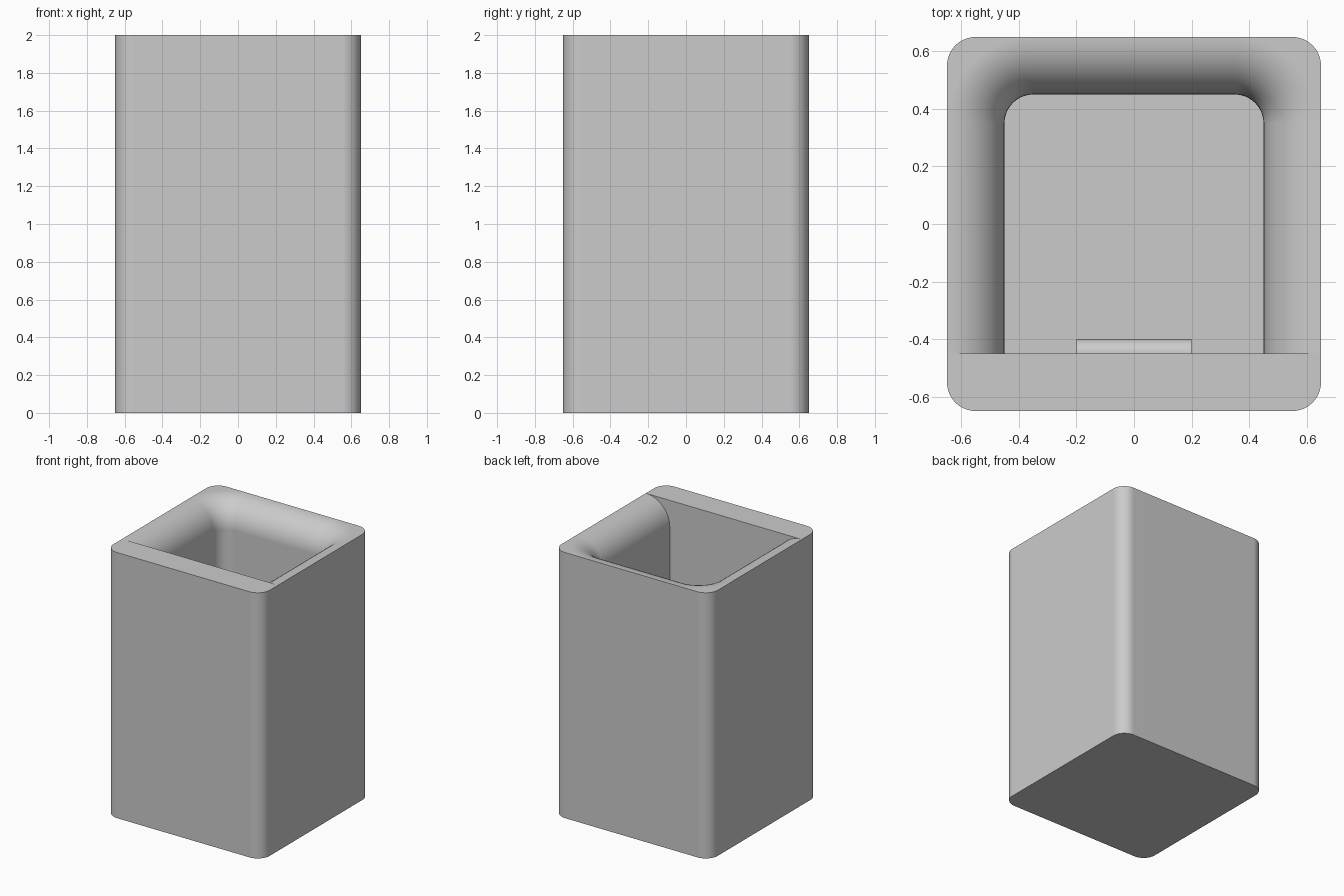
import bpy, bmesh
from math import sin, cos, pi

cube = bpy.data.objects.get("Cube")
if cube:
    bpy.data.objects.remove(cube, do_unlink=True)

HALF, HEIGHT, INNER, FLOOR = 0.65, 2.0, 0.45, 0.2
CORNER, FLARE, SEG = 0.1, 0.2, 12

grey = bpy.data.materials.new("plain grey")
grey.use_nodes = True
grey.diffuse_color = (0.6, 0.6, 0.6, 1)
grey.node_tree.nodes["Principled BSDF"].inputs["Base Color"].default_value = (0.6, 0.6, 0.6, 1)


def arc(cx, cy, r, quarter):
    return [(cx + r * cos(a), cy + r * sin(a))
            for a in ((quarter + i / SEG) * pi / 2 for i in range(SEG + 1))]


def u_ring(d, z):
    """U-shaped cavity outline, grown outward by d."""
    c = INNER - CORNER
    pts = [(INNER + d, -INNER)] + arc(c, c, CORNER + d, 0) \
        + arc(-c, c, CORNER + d, 1) + [(-INNER - d, -INNER)]
    return [(x, y, z) for x, y in pts]


def finish(obj):
    obj.data.materials.append(grey)
    bpy.ops.object.select_all(action="DESELECT")
    obj.select_set(True)
    bpy.context.view_layer.objects.active = obj
    bpy.ops.object.shade_smooth_by_angle(angle=pi / 6)
    mod = obj.modifiers.new("even_shading", "WEIGHTED_NORMAL")
    mod.keep_sharp = True


bm = bmesh.new()
verts = {}


def face(points):
    """Face that shares corners with its neighbours."""
    loop = []
    for p in points:
        key = tuple(round(v, 4) + 0.0 for v in p)
        if key not in verts:
            verts[key] = bm.verts.new(p)
        if verts[key] not in loop:
            loop.append(verts[key])
    if len(loop) > 2:
        bm.faces.new(loop)


# Outer walls and base: rounded square
c, e = HALF - CORNER, INNER - CORNER
back_right = [(HALF, e)] + arc(c, c, CORNER, 0) + [(e, HALF)]
back_left = [(-e, HALF)] + arc(-c, c, CORNER, 1) + [(-HALF, e)]
front = [(-HALF, -INNER)] + arc(-c, -c, CORNER, 2) + arc(c, -c, CORNER, 3) + [(HALF, -INNER)]
outline = back_right + back_left + front


def at(points, z):
    return [(x, y, z) for x, y in points]


low, high = at(outline, 0), at(outline, HEIGHT)
for i in range(len(outline)):
    face([low[i - 1], low[i], high[i], high[i - 1]])
face(low[::-1])

# Cavity walls with a rounded lip on three sides
rings = [u_ring(0, FLOOR)]
for i in range(SEG + 1):
    t = i / SEG * pi / 2
    rings.append(u_ring(FLARE * (1 - cos(t)), HEIGHT - FLARE * (1 - sin(t))))
for a, b in zip(rings, rings[1:]):
    for i in range(len(a) - 1):
        face([a[i], b[i], b[i + 1], a[i + 1]])
face(rings[0])
face([r[0] for r in rings] + [r[-1] for r in reversed(rings)])

# Flat rim: front strip and two back corners
rim = rings[-1]
face(at(front, HEIGHT))
face(at(back_right, HEIGHT) + rim[1:SEG + 2][::-1])
face(at(back_left, HEIGHT) + rim[SEG + 2:2 * SEG + 3][::-1])

bmesh.ops.recalc_face_normals(bm, faces=bm.faces)
mesh = bpy.data.meshes.new("container_body")
bm.to_mesh(mesh)
bm.free()
body = bpy.data.objects.new("container_body", mesh)
bpy.context.collection.objects.link(body)
finish(body)

# Small rounded ridge on the inside of the front wall
bpy.ops.mesh.primitive_cylinder_add(vertices=32, radius=0.05, depth=0.4,
                                    location=(0, -INNER, 1.0), rotation=(0, pi / 2, 0))
ridge = bpy.context.object
ridge.name = "inner_ridge"
finish(ridge)
